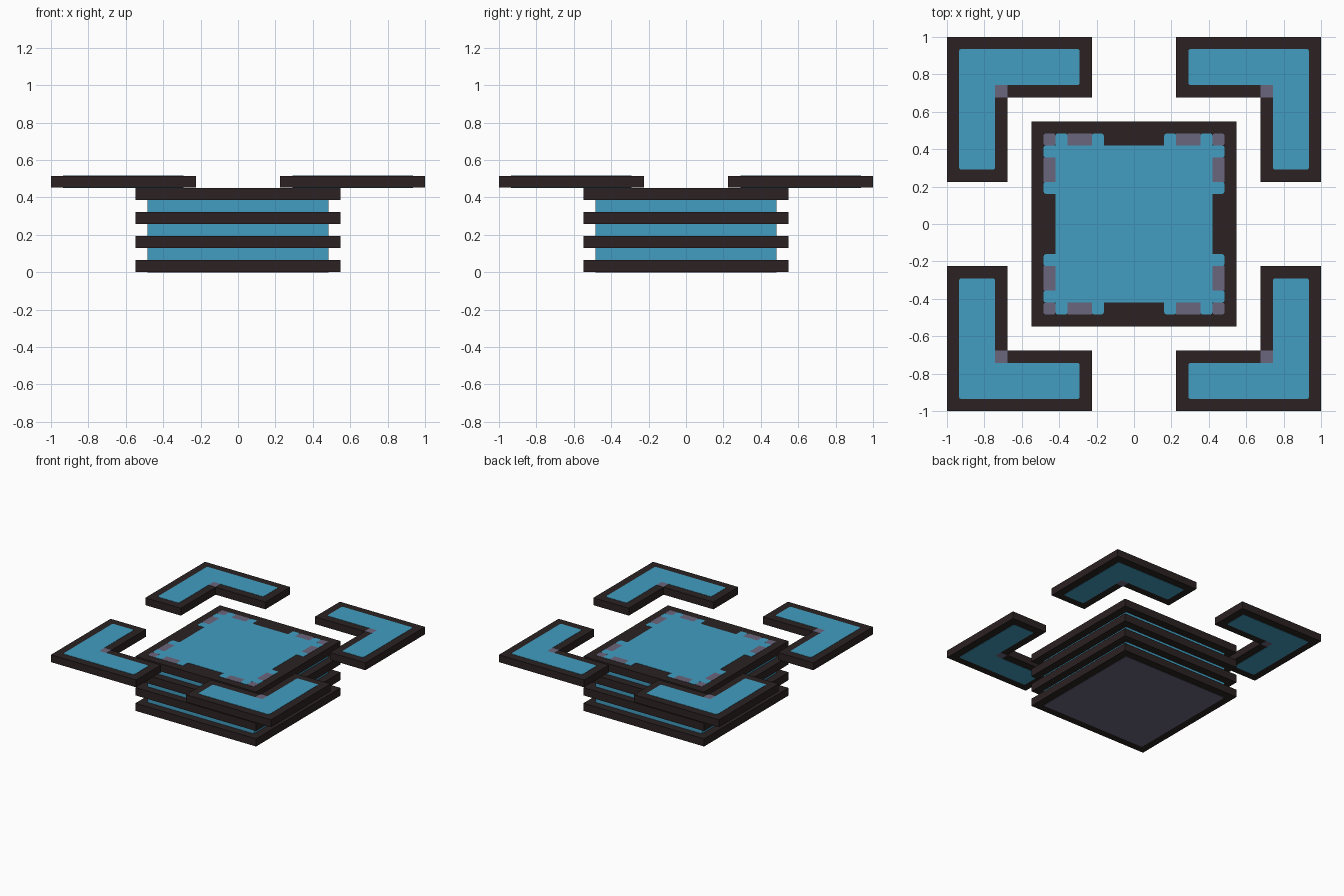
import bpy, bmesh
from math import pi
from mathutils import Matrix

if "Cube" in bpy.data.objects:
    bpy.data.objects.remove(bpy.data.objects["Cube"])

U = 2 / 31      # one grid cell
LIP = 0.002     # how far the coloured inlays stand proud


def material(name, rgb):
    m = bpy.data.materials.new(name)
    m.use_nodes = True
    m.diffuse_color = (*rgb, 1)
    m.node_tree.nodes["Principled BSDF"].inputs["Base Color"].default_value = (*rgb, 1)
    return m


DARK = material("dark brown", (0.025, 0.016, 0.016))
BLUE = material("sky blue", (0.054, 0.337, 0.533))
GREY = material("mauve grey", (0.147, 0.133, 0.205))


def prism(name, points, z0, z1, mat, turn=0, radius=0.0):
    """Extrude a clockwise outline given in cells, rounding its convex corners."""
    bm = bmesh.new()
    verts = [bm.verts.new((x * U, y * U, z0)) for x, y in points]
    face = bm.faces.new(verts)
    if radius:
        convex = []
        for i, v in enumerate(verts):
            a = v.co - verts[i - 1].co
            b = verts[(i + 1) % len(verts)].co - v.co
            if a.cross(b).z < 0:
                convex.append(v)
        bmesh.ops.bevel(bm, geom=convex, offset=radius, segments=2,
                        profile=0.5, affect='VERTICES')
    grown = bmesh.ops.extrude_face_region(bm, geom=bm.faces[:])["geom"]
    top = [g for g in grown if isinstance(g, bmesh.types.BMVert)]
    bmesh.ops.translate(bm, verts=top, vec=(0, 0, z1 - z0))
    bmesh.ops.rotate(bm, verts=bm.verts, cent=(0, 0, 0),
                     matrix=Matrix.Rotation(-turn * pi / 2, 3, 'Z'))
    bmesh.ops.recalc_face_normals(bm, faces=bm.faces)
    me = bpy.data.meshes.new(name)
    bm.to_mesh(me)
    bm.free()
    me.materials.append(mat)
    ob = bpy.data.objects.new(name, me)
    bpy.context.collection.objects.link(ob)
    return ob


def rect(x0, y0, x1, y1):
    return [(x0, y0), (x0, y1), (x1, y1), (x1, y0)]


def corner_shape(outer, inner, end):
    """L outline in the +x +y corner."""
    return [(end, inner), (end, outer), (outer, outer),
            (outer, end), (inner, end), (inner, inner)]


# Stacked body: blue core with four projecting dark slabs
prism("core", rect(-7.5, -7.5, 7.5, 7.5), U / 2, 6.5 * U, BLUE)
for i in range(4):
    bottom = LIP if i == 0 else 0
    top = LIP if i == 3 else 0
    prism(f"slab_{i + 1}", rect(-8.5, -8.5, 8.5, 8.5),
          2 * i * U + bottom, (2 * i + 1) * U - top, DARK)

# Underside panel
prism("bottom_panel", rect(-7.5, -7.5, 7.5, 7.5), 0, U / 2, GREY, radius=0.015)

# Top panel with a toothed edge, one side repeated around the square
half = [(-6.5, 6.5), (-6.5, 7.5), (-5.5, 7.5), (-5.5, 6.5),
        (-3.5, 6.5), (-3.5, 7.5), (-2.5, 7.5), (-2.5, 6.5)]
side = half + [(-x, y) for x, y in reversed(half[1:])]
outline = []
for _ in range(4):
    outline += side
    side = [(y, -x) for x, y in side]
prism("top_panel", outline, 6.5 * U, 7 * U, BLUE, radius=0.012)

for turn in range(4):
    # Grey studs between the teeth
    prism(f"corner_stud_{turn + 1}", rect(6.5, 6.5, 7.5, 7.5),
          6.5 * U, 7 * U, GREY, turn, 0.012)
    for n, x in enumerate((-5.5, 3.5)):
        prism(f"edge_stud_{turn + 1}_{n + 1}", rect(x, 6.5, x + 2, 7.5),
              6.5 * U, 7 * U, GREY, turn)
    # Floating corner brackets with inlays showing above and below
    prism(f"bracket_{turn + 1}", corner_shape(15.5, 10.5, 3.5),
          7 * U + LIP, 8 * U - LIP, DARK, turn)
    prism(f"bracket_inlay_{turn + 1}", corner_shape(14.5, 11.5, 4.5),
          7 * U, 8 * U, BLUE, turn, 0.012)
    prism(f"bracket_stud_{turn + 1}", rect(10.5, 10.5, 11.5, 11.5),
          7 * U, 8 * U, GREY, turn)
